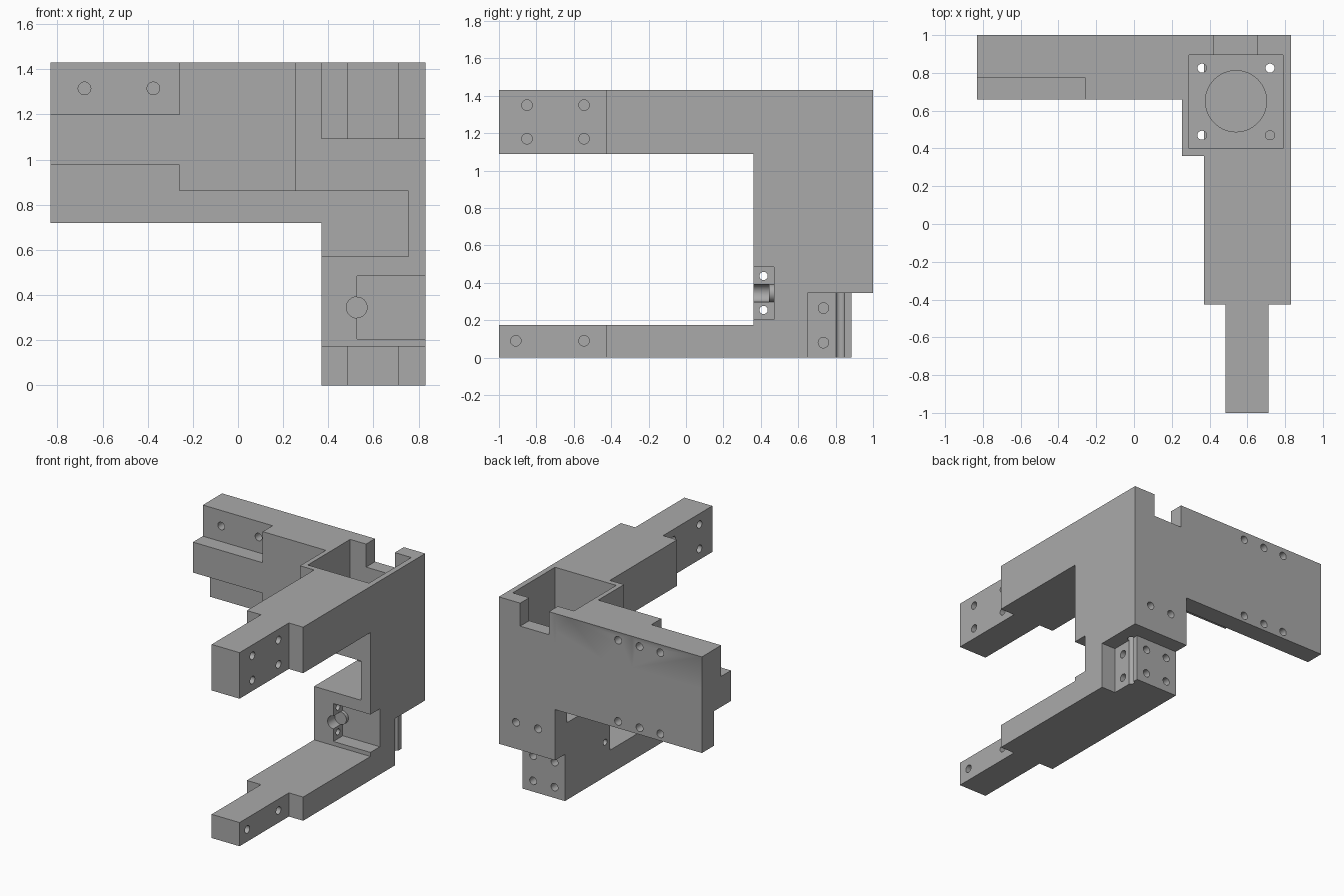
import bpy
from math import pi

if "Cube" in bpy.data.objects:
    bpy.data.objects.remove(bpy.data.objects["Cube"])

grey = bpy.data.materials.new("plain grey")
grey.use_nodes = True
grey.diffuse_color = (0.4, 0.4, 0.4, 1)
grey.node_tree.nodes["Principled BSDF"].inputs["Base Color"].default_value = (0.4, 0.4, 0.4, 1)


def box(name, x, y, z):
    """Box from its (low, high) range on each axis."""
    spans = (x, y, z)
    bpy.ops.mesh.primitive_cube_add(size=1, location=[(a + b) / 2 for a, b in spans])
    ob = bpy.context.object
    ob.name = name
    ob.scale = [b - a for a, b in spans]
    bpy.ops.object.transform_apply(location=True, rotation=True, scale=True)
    ob.data.materials.append(grey)
    return ob


def rod(name, axis, start, end, centre, radius=0.028, sides=32):
    """Cylinder along an axis; centre holds the two other coordinates."""
    loc = list(centre)
    loc.insert("xyz".index(axis), (start + end) / 2)
    turn = {"x": (0, pi / 2, 0), "y": (pi / 2, 0, 0), "z": (0, 0, 0)}[axis]
    bpy.ops.mesh.primitive_cylinder_add(vertices=sides, radius=radius, depth=abs(end - start),
                                        location=loc, rotation=turn)
    ob = bpy.context.object
    ob.name = name
    bpy.ops.object.transform_apply(location=True, rotation=True, scale=True)
    ob.data.materials.append(grey)
    return ob


def combine(body, tool, operation):
    """Boolean the tool into the body and remove the tool."""
    tool.hide_render = True
    mod = body.modifiers.new("combine", "BOOLEAN")
    mod.operation, mod.solver, mod.object = operation, "EXACT", tool
    bpy.context.view_layer.objects.active = body
    bpy.ops.object.modifier_apply(modifier=mod.name)
    bpy.data.objects.remove(tool)


LEFT, RIGHT, BACK, TOP = -0.83, 0.83, 1.0, 1.43
ARM_X, TIP_X = (0.37, RIGHT), (0.485, 0.713)

# Back plate and its thicker front rib
body = box("bracket_body", (LEFT, RIGHT), (0.86, BACK), (0.72, TOP))
solids = [
    box("plate_web", (-0.26, RIGHT), (0.66, BACK), (0.86, TOP)),
    box("plate_rib", (LEFT, RIGHT), (0.66, BACK), (0.975, 1.2)),
    box("plate_upper", (LEFT, RIGHT), (0.775, BACK), (0.975, TOP)),
    # Motor housing, side post and lower block
    box("motor_housing", (0.255, RIGHT), (0.36, BACK), (0.86, TOP)),
    box("side_post", ARM_X, (0.36, BACK), (0.345, TOP)),
    box("lower_block", ARM_X, (0.36, 0.885), (0, 0.5)),
]
# Upper and lower arms with narrow tips
for label, z in (("upper", (1.09, TOP)), ("lower", (0, 0.175))):
    solids.append(box(label + "_arm", ARM_X, (-0.425, 0.7), z))
    solids.append(box(label + "_tip", TIP_X, (-1, 0), z))
for ob in solids:
    combine(body, ob, "UNION")

cuts = [
    # Window under the motor, motor pocket, cable notch and shaft bore
    box("window", (0, 0.755), (0, 0.86), (0.57, 0.86)),
    box("pocket", (0.29, 0.79), (0.4, 0.895), (0.93, 1.6)),
    box("cable_notch", (0.42, 0.655), (0.8, 1.1), (1.26, 1.6)),
    rod("shaft_bore", "z", 0.8, 1.0, (0.54, 0.65), 0.162, 64),
    # Side step on the lower block, sensor recess and its groove
    box("side_step", (0.715, 0.9), (0.65, 1.1), (-0.1, 0.345)),
    box("recess", (0.527, 0.9), (0.3, 0.47), (0.205, 0.485)),
    rod("groove", "y", 0.3, 0.445, (0.527, 0.345), 0.047),
]
# Motor screw holes, one continuing down to the base
for x in (0.36, 0.72):
    for y in (0.47, 0.825):
        low = -0.1 if x > 0.5 and y > 0.5 else 0.8
        cuts.append(rod("motor_screw", "z", low, 1.0, (x, y), 0.024))
# Through holes in the recess wall
for z in (0.255, 0.437):
    cuts.append(rod("recess_screw", "x", 0.3, 0.6, (0.415, z), 0.022))
# Blind holes on both sides of the arm tips
DEPTH = 0.085
tip_holes = [(-0.85, 1.35), (-0.85, 1.17), (-0.545, 1.35), (-0.545, 1.17),
             (-0.91, 0.09), (-0.545, 0.09)]
for spot in tip_holes:
    cuts.append(rod("tip_hole", "x", TIP_X[0] - 0.02, TIP_X[0] + DEPTH, spot))
    cuts.append(rod("tip_hole", "x", TIP_X[1] - DEPTH, TIP_X[1] + 0.02, spot))
# Blind holes in the back plate, post and lower block
back_holes = [(x, z) for x in (-0.145, -0.32, -0.49) for z in (1.37, 0.77)]
back_holes += [(0.69, 0.54), (0.51, 0.54)]
for x, z in back_holes:
    cuts.append(rod("back_hole", "y", BACK - DEPTH, 1.1, (x, z)))
for z in (0.08, 0.265):
    cuts.append(rod("step_hole", "x", 0.715 - DEPTH, 0.8, (0.735, z)))
    for x in (0.455, 0.63):
        cuts.append(rod("block_hole", "y", 0.885 - DEPTH, 0.95, (x, z)))
# Blind holes above the front rib
for x in (-0.68, -0.375):
    cuts.append(rod("front_hole", "y", 0.7, 0.775 + DEPTH, (x, 1.315)))
for ob in cuts:
    combine(body, ob, "DIFFERENCE")

# Round stop at the end of the groove
combine(body, rod("stop", "y", 0.445, 0.5, (0.527, 0.345), 0.047), "UNION")

bpy.ops.object.select_all(action="DESELECT")
body.select_set(True)
bpy.context.view_layer.objects.active = body
bpy.ops.object.shade_smooth_by_angle(angle=pi / 6)
